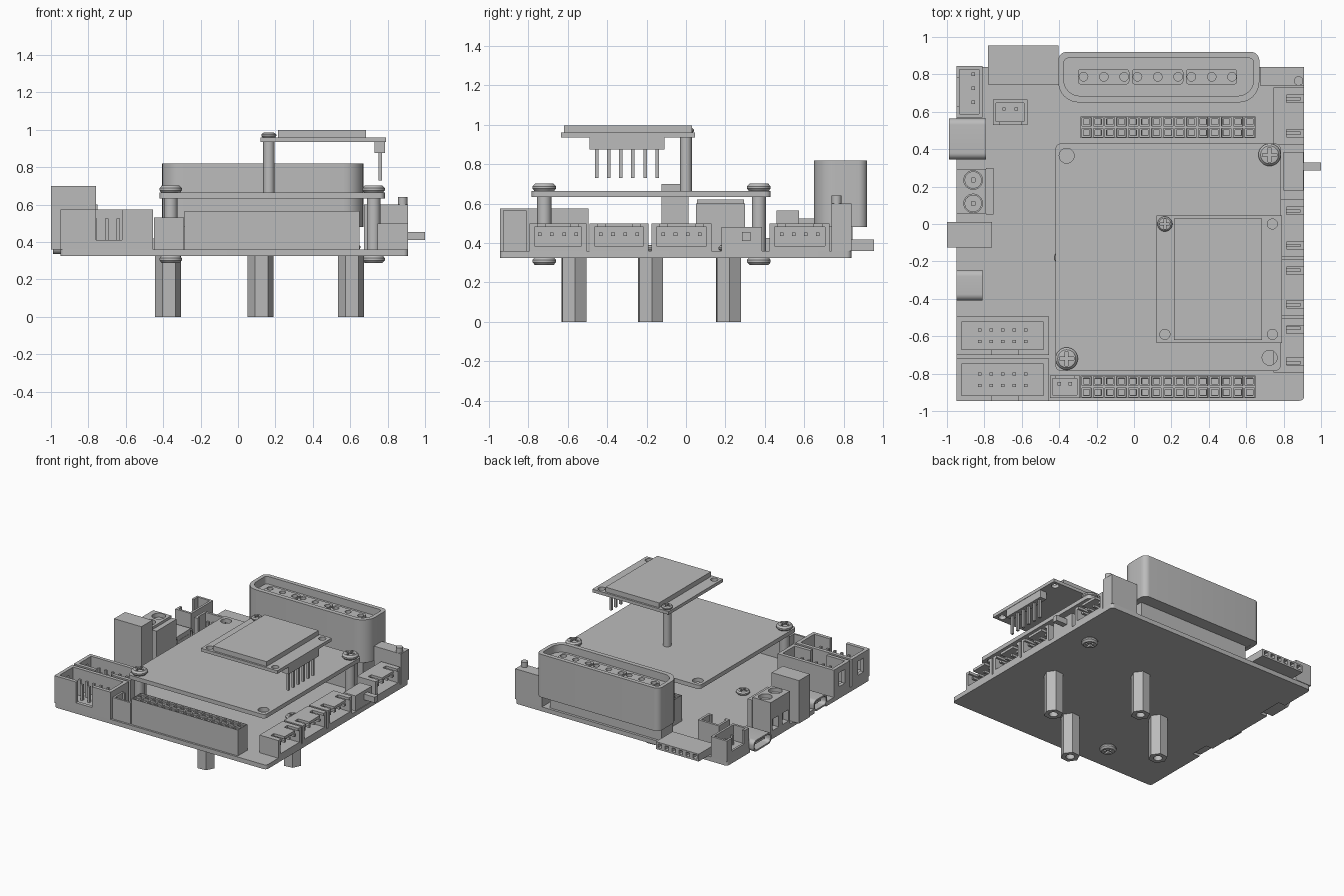
import bpy, bmesh
from math import sin, cos, pi, radians
from mathutils import Matrix, Vector

cube = bpy.data.objects.get("Cube")
if cube:
    bpy.data.objects.remove(cube)

grey = bpy.data.materials.new("plain grey")
grey.use_nodes = True
TONE = (0.5, 0.5, 0.5, 1)
grey.diffuse_color = TONE
grey.node_tree.nodes["Principled BSDF"].inputs["Base Color"].default_value = TONE
parts = []


def finish(name, bm):
    bmesh.ops.remove_doubles(bm, verts=bm.verts, dist=1e-5)
    bmesh.ops.recalc_face_normals(bm, faces=bm.faces)
    me = bpy.data.meshes.new(name)
    bm.to_mesh(me)
    bm.free()
    me.materials.append(grey)
    ob = bpy.data.objects.new(name, me)
    bpy.context.collection.objects.link(ob)
    parts.append(ob)
    return ob


def boxes(name, *bounds):
    """One object from boxes given as (x0, x1, y0, y1, z0, z1)."""
    bm = bmesh.new()
    for x0, x1, y0, y1, z0, z1 in bounds:
        mid = Vector(((x0 + x1) / 2, (y0 + y1) / 2, (z0 + z1) / 2))
        m = Matrix.Translation(mid) @ Matrix.Diagonal((x1 - x0, y1 - y0, z1 - z0, 1))
        bmesh.ops.create_cube(bm, size=1, matrix=m)
    me = bmesh_to_object(name, bm)
    return me


def bmesh_to_object(name, bm):
    bmesh.ops.recalc_face_normals(bm, faces=bm.faces)
    me = bpy.data.meshes.new(name)
    bm.to_mesh(me)
    bm.free()
    me.materials.append(grey)
    ob = bpy.data.objects.new(name, me)
    bpy.context.collection.objects.link(ob)
    parts.append(ob)
    return ob


def circle(x, y, r, n=24, turn=0):
    return [(x + r * cos(turn + 2 * pi * i / n), y + r * sin(turn + 2 * pi * i / n)) for i in range(n)]


def rounded(x0, x1, y0, y1, low=0.0, high=None):
    """Rectangle with one radius for the low-y corners and one for the high-y corners."""
    high = low if high is None else high
    pts = []
    for k, (x, y, sx, sy, r) in enumerate(((x1, y1, -1, -1, high), (x0, y1, 1, -1, high),
                                           (x0, y0, 1, 1, low), (x1, y0, -1, 1, low))):
        n = 8 if r else 0
        for i in range(n + 1):
            a = (k + (i / n if n else 0)) * pi / 2
            pts.append((x + sx * r + r * cos(a), y + sy * r + r * sin(a)))
    return pts


def plate(name, z0, z1, outline, *holes):
    """Flat outline with holes, extruded from z0 to z1."""
    cu = bpy.data.curves.new(name, 'CURVE')
    cu.dimensions, cu.fill_mode, cu.extrude = '2D', 'BOTH', (z1 - z0) / 2
    for loop in (outline, *holes):
        sp = cu.splines.new('POLY')
        sp.points.add(len(loop) - 1)
        for p, (x, y) in zip(sp.points, loop):
            p.co = (x, y, 0, 1)
        sp.use_cyclic_u = True
    tmp = bpy.data.objects.new(name, cu)
    bpy.context.collection.objects.link(tmp)
    me = bpy.data.meshes.new_from_object(tmp.evaluated_get(bpy.context.evaluated_depsgraph_get()))
    bm = bmesh.new()
    bm.from_mesh(me)
    bpy.data.objects.remove(tmp)
    bpy.data.curves.remove(cu)
    bpy.data.meshes.remove(me)
    bmesh.ops.translate(bm, verts=bm.verts, vec=(0, 0, (z0 + z1) / 2))
    return finish(name, bm)


def cut(ob, *bounds):
    cutter = boxes("cutter", *bounds)
    parts.remove(cutter)
    cutter.hide_render = True
    mod = ob.modifiers.new("cut", 'BOOLEAN')
    mod.operation, mod.solver, mod.object = 'DIFFERENCE', 'EXACT', cutter
    bpy.context.view_layer.objects.active = ob
    bpy.ops.object.modifier_apply(modifier=mod.name)
    bpy.data.objects.remove(cutter)


def screw_head(name, x, y, z, r, h, up=1):
    """Domed head with a cross recess, rising from z (or hanging, with up=-1)."""
    bm = bmesh.new()
    prof = [(0, 0), (r * .85, 0), (r, h * .3), (r, h * .6), (r * .8, h * .95), (r * .6, h), (0, h)]
    vs = [bm.verts.new((x + a, y, z + up * b)) for a, b in prof]
    es = [bm.edges.new(e) for e in zip(vs, vs[1:])]
    bmesh.ops.spin(bm, geom=vs + es, cent=(x, y, 0), axis=(0, 0, 1), angle=2 * pi, steps=28)
    ob = finish(name, bm)
    a, b, lo, hi = r * .65, r * .13, *sorted((z + up * h * .5, z + up * h * 1.5))
    cut(ob, (x - a, x + a, y - b, y + b, lo, hi))
    cut(ob, (x - b, x + b, y - a, y + a, lo, hi))


def pins(name, xs, ys, z0, z1, w=0.009):
    return boxes(name, *[(x - w, x + w, y - w, y + w, z0, z1) for x in xs for y in ys])


P = 0.0615            # pin pitch
B0, B1 = 0.325, 0.36  # main board bottom and top

# Main board with edge notches for the two small sockets
plate("main_board", B0, B1, rounded(-.95, .91, -.945, .84, .025),
      rounded(-.949, -.89, -.40, -.255), rounded(-.949, -.89, .355, .555))
cut(parts[-1], (-1, -.9, -.40, -.255, .3, .4), (-1, -.9, .355, .555, .3, .4))

# Hexagonal legs and the screws that hold them
for x, y in ((.605, -.18), (.12, .215), (.12, -.57), (-.375, -.18)):
    plate("hex_leg", 0, B0, circle(x, y, .07, 6, radians(5)), circle(x, y, .032))
    screw_head("leg_screw", x, y, B1, .05, .03)

# Upper board on spacers with a screw at each end
plate("upper_board", .633, .665, rounded(-.42, .785, -.785, .43, .03),
      circle(-.36, .365, .04), circle(.725, -.715, .04))
for x, y in ((.725, .37), (-.36, -.72)):
    plate("spacer", B1, .633, circle(x, y, .036))
    screw_head("top_screw", x, y, .665, .06, .038)
    screw_head("bottom_screw", x, y, B0, .06, .038, -1)

# Raised module
plate("module_board", .935, .96, rounded(.12, .79, -.635, .045),
      circle(.165, -.59, .027), circle(.74, 0, .027), circle(.74, -.59, .027))
boxes("module_cover", (.215, .685, -.62, .03, .96, .998))
plate("module_post", .665, .935, circle(.165, 0, .03))
screw_head("module_screw", .165, 0, .96, .04, .025)
boxes("module_pin_base", (.73, .787, -.49, -.11, .875, .935))
pins("module_pins", [.76], [-.454 + i * P for i in range(6)], .73, .875)

# Tall back connector: wall, floor, contact blocks, base
wall = rounded(-.405, .67, .65, .92, .11, .045)
plate("shroud_wall", .48, .82, wall, rounded(-.375, .64, .685, .887, .085, .025))
plate("shroud_floor", .482, .76, rounded(-.39, .655, .67, .9, .09, .03))
for i in range(3):
    x = -.3 + i * .2885
    plate("contact_block", .76, .785, rounded(x, x + .275, .745, .83, .02),
          *[circle(x + .03 + j * .1085, .787, .023, 16) for j in range(3)])
boxes("shroud_base", (-.36, .62, .68, .82, B1, .482))


# Double-row socket strips
def socket_strip(name, y0, y1, x0=-.285, x1=.65, z=.565, cols=15):
    bm = bmesh.new()
    m = Matrix.Translation(((x0 + x1) / 2, (y0 + y1) / 2, z)) @ Matrix.Diagonal(((x1 - x0), (y1 - y0), 1, 1))
    bmesh.ops.create_grid(bm, x_segments=cols, y_segments=2, size=.5, matrix=m)
    cells = list(bm.faces)
    rim = [e for e in bm.edges if e.is_boundary]
    side = bmesh.ops.extrude_edge_only(bm, edges=rim)["geom"]
    bmesh.ops.translate(bm, verts=[v for v in side if isinstance(v, bmesh.types.BMVert)], vec=(0, 0, B1 - z))
    for thick, drop in ((.008, 0), (.001, .012), (.011, 0), (.001, .08)):
        bmesh.ops.inset_individual(bm, faces=cells, thickness=thick, depth=0)
        bmesh.ops.translate(bm, verts=list({v for f in cells for v in f.verts}), vec=(0, 0, -drop))
    finish(name, bm)


socket_strip("front_socket_strip", -.93, -.81)
socket_strip("back_socket_strip", .46, .575)


# Open-topped pin housings with a keyed slot
def housing(name, x0, x1, y0, y1, z, t, xs, ys, slot):
    ob = plate(name, B1, z, rounded(x0, x1, y0, y1), rounded(x0 + t, x1 - t, y0 + t, y1 - t))
    boxes(name + "_floor", (x0 + .005, x1 - .005, y0 + .005, y1 - .005, B1, .40))
    cut(ob, slot)
    pins(name + "_pins", xs, ys, .39, z - .05)
    return ob


for y0, y1 in ((-.945, -.72), (-.70, -.495)):
    mid = (y0 + y1) / 2
    ob = housing("box_header", -.95, -.455, y0, y1, .575, .028, [-.825 + i * P for i in range(5)],
                 [mid - P / 2, mid + P / 2], (-.76, -.62, y0 - .01, y0 + .035, .41, .6))
    cut(ob, (-.96, -.91, mid - .035, mid + .035, .42, .53))
housing("side_housing", -.95, -.81, .57, .845, .525, .018, [-.86], [.65, .725, .80],
        (-.96, -.92, .63, .78, .42, .6))
housing("small_housing", -.755, -.57, .53, .665, .525, .018, [-.695, -.63], [.615],
        (-.72, -.605, .52, .56, .42, .6))
housing("front_small_housing", -.45, -.29, -.93, -.81, .53, .015, [-.4, -.34], [-.855],
        (-.42, -.32, -.83, -.8, .44, .6))

# Side-entry connectors along the left edge of the board
for y0, y1 in ((-.795, -.505), (-.49, -.19), (-.175, .13), (.425, .73)):
    boxes("side_connector", (.745, .8, y0, y1, B1, .5), (.8, .91, y0, y1, B1, .385),
          (.8, .91, y0, y0 + .025, .385, .48), (.8, .91, y1 - .025, y1, .385, .48))
    a, b = y0 + .04, y1 - .08
    plate("side_connector_top", .48, .5, [(.8, y0), (.91, y0), (.91, a), (.815, a), (.815, a + .04),
          (.91, a + .04), (.91, b), (.815, b), (.815, b + .04), (.91, b + .04), (.91, y1), (.8, y1)])
    mid = (y0 + y1) / 2
    boxes("side_pins", *[(.8, .89, mid + k * P - .009, mid + k * P + .009, .436, .454)
                         for k in (-1.5, -.5, .5, 1.5)])

# Push switch and corner block
boxes("switch_body", (.8, .905, .18, .385, B1, .48))
boxes("switch_lever", (.9, 1.0, .285, .328, .41, .455))
boxes("corner_block", (.675, .91, .74, .84, B1, .6))
plate("corner_nub", .6, .64, circle(.88, .765, .025))

# Low right-angle socket row at the back
row = boxes("back_socket_row", (-.78, -.405, .745, .955, B1, .418))
cut(row, *[(-.746 + i * P - .017, -.746 + i * P + .017, .9, .97, .374, .406) for i in range(6)])

# Tall relay block and screw terminal
boxes("relay_block", (-1.0, -.76, -.125, .012, B1, .7))
term = plate("screw_terminal", B1, .62, rounded(-.95, -.79, .055, .295),
             *[circle(-.86, y, .05) for y in (.11, .235)])
boxes("terminal_back", (-.79, -.75, .05, .3, B1, .6))
cut(term, *[(-.96, -.9, y - .04, y + .04, .39, .48) for y in (.11, .235)])
for y in (.11, .235):
    plate("terminal_screw", B1, .59, circle(-.86, y, .046), rounded(-.87, -.85, y - .01, y + .01))

# Rounded metal sockets on the right edge, open outward
for x0, x1, y0, y1 in ((-.99, -.79, .345, .565), (-.95, -.81, -.41, -.245)):
    mid, w, h = (y0 + y1) / 2, y1 - y0, .09
    # drawn lying in x-y, then turned so the opening faces outward
    ob = plate("edge_socket", 0, x1 - x0, rounded(-w / 2, w / 2, -h / 2, h / 2, .035),
               rounded(-w / 2 + .012, w / 2 - .012, -h / 2 + .012, h / 2 - .012, .026))
    turn = Matrix(((0, 0, 1, x0), (1, 0, 0, mid), (0, 1, 0, .38), (0, 0, 0, 1)))
    ob.data.transform(turn)
    boxes("edge_socket_tongue", (x0 + .03, x1, y0 + .04, y1 - .04, .373, .387),
          (x1 - .02, x1 - .002, y0 + .03, y1 - .03, .345, .415))

# Smooth round surfaces, keep edges sharp
bpy.ops.object.select_all(action='DESELECT')
for ob in parts:
    ob.select_set(True)
bpy.context.view_layer.objects.active = parts[0]
bpy.ops.object.shade_smooth_by_angle(angle=radians(30))
